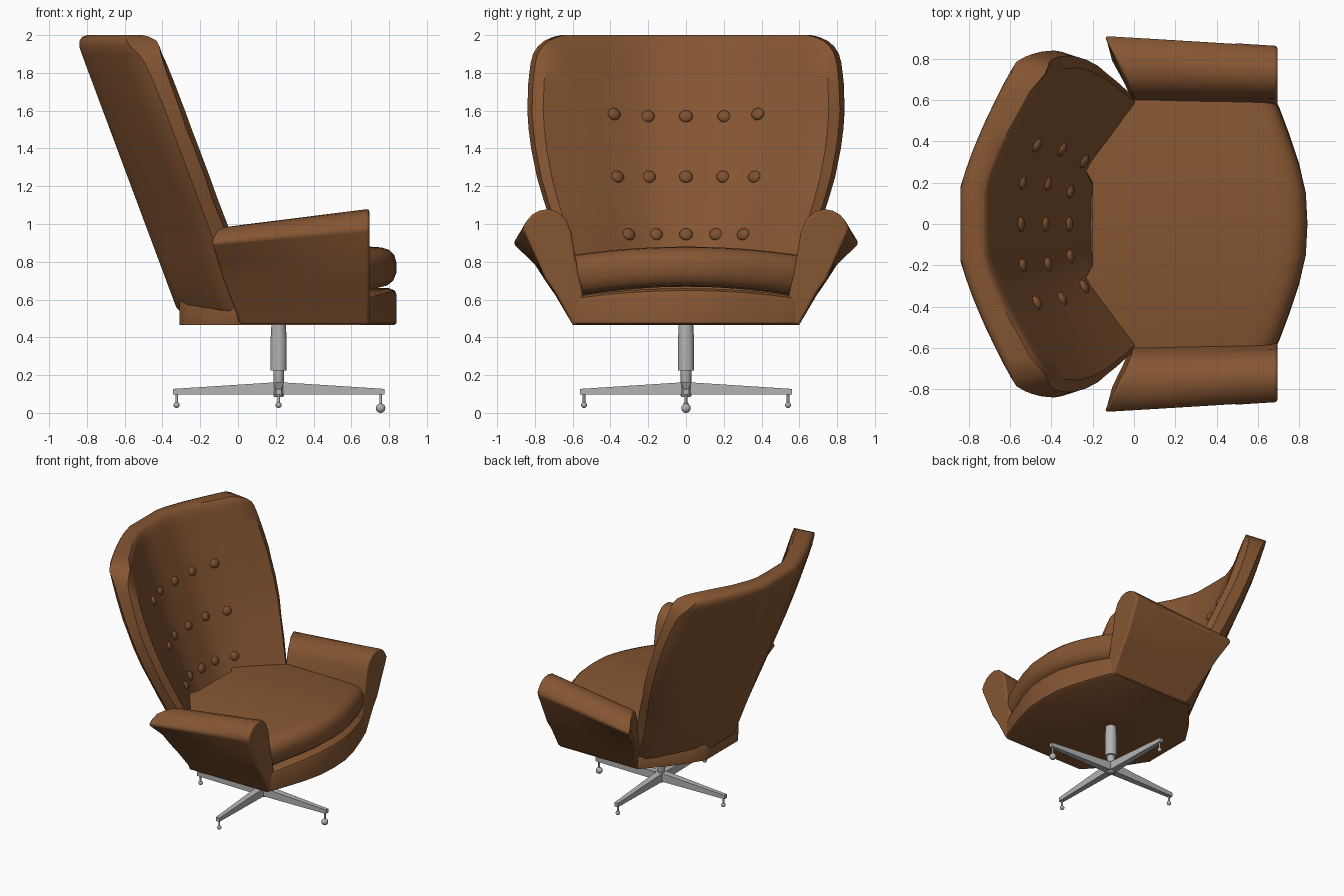
import bpy, bmesh, math
from mathutils import Vector, Matrix

if "Cube" in bpy.data.objects:
    bpy.data.objects.remove(bpy.data.objects["Cube"])

def material(name, rgb):
    m = bpy.data.materials.new(name)
    m.diffuse_color = (*rgb, 1)
    m.use_nodes = True
    m.node_tree.nodes["Principled BSDF"].inputs["Base Color"].default_value = m.diffuse_color
    return m

LEATHER = material("brown leather", (0.235, 0.092, 0.032))
DARK = material("button leather", (0.21, 0.08, 0.028))
METAL = material("brushed steel", (0.45, 0.45, 0.45))

def finish(name, bm, mat, angle=40, bevel=0):
    bmesh.ops.recalc_face_normals(bm, faces=bm.faces)
    me = bpy.data.meshes.new(name)
    bm.to_mesh(me)
    bm.free()
    me.materials.append(mat)
    me.shade_smooth()
    me.set_sharp_from_angle(angle=math.radians(angle))
    ob = bpy.data.objects.new(name, me)
    bpy.context.collection.objects.link(ob)
    if bevel:
        b = ob.modifiers.new("soft edges", 'BEVEL')
        b.width, b.segments, b.limit_method = bevel, 3, 'ANGLE'
        b.angle_limit = math.radians(50)
    return ob

def loft(name, rings, mat, angle=40, bevel=0):
    bm = bmesh.new()
    rows = [[bm.verts.new(p) for p in r] for r in rings]
    n = len(rows[0])
    for a, b in zip(rows, rows[1:]):
        for i in range(n):
            j = (i + 1) % n
            bm.faces.new((a[i], a[j], b[j], b[i]))
    bm.faces.new(rows[0])
    bm.faces.new(rows[-1])
    return finish(name, bm, mat, angle, bevel)

def lathe(name, profile, x, y, mat, n=24):
    rings = [[(x + r * math.cos(2 * math.pi * i / n), y + r * math.sin(2 * math.pi * i / n), z)
              for i in range(n)] for r, z in profile]
    return loft(name, rings, mat)

def ball(name, matrix, mat):
    bm = bmesh.new()
    bmesh.ops.create_uvsphere(bm, u_segments=16, v_segments=10, radius=1, matrix=matrix)
    return finish(name, bm, mat, 60)

def lerp(table, v):
    for (a, fa), (b, fb) in zip(table, table[1:]):
        if v <= b:
            return fa + (fb - fa) * (v - a) / (b - a)
    return table[-1][1]

# Seat base and cushion: side profiles swept across the width
FRONT = [(0, .84), (.15, .832), (.29, .80), (.44, .75), (.56, .705), (.6, .685)]
REAR = [(0, -.31), (.2, -.31), (.4, -.18), (.6, 0)]
STATIONS = [-.6, -.58, -.56, -.5, -.44, -.36, -.29, -.2, -.15, -.07, 0,
            .07, .15, .2, .29, .36, .44, .5, .56, .58, .6]

def sag(y):
    return -.045 * (y / .6) ** 2

base, cushion = [], []
for y in STATIONS:
    f, r, s = lerp(FRONT, abs(y)), lerp(REAR, abs(y)), sag(y)
    base.append([Vector((x, y, z)) for x, z in [
        (r, .465), (f - .015, .465), (f, .475), (f, .625 + s), (f - .01, .648 + s),
        (f - .04, .66 + s), (r + .05, .66 + s), (r, .60 + s)]])
    loop = [(-.2 if abs(y) < .25 else r, .68), (f - .14, .668), (f - .05, .675), (f - .018, .70), (f - .002, .74),
            (f, .79), (f - .012, .835), (f - .04, .863), (f - .08, .876), (f - .14, .88),
            (-.2 if abs(y) < .25 else r, .88)]
    cushion.append([Vector((x, y * (.55 + .05 * min(1, (z - .66) / .17)) / .6, z + s)) for x, z in loop])
loft("seat_base", base, LEATHER)
loft("seat_cushion", cushion, LEATHER, 50)

# Wrapped backrest: curved section lofted up a leaning line
BACK = [(0, 0), (.23, 0), (.45, .065), (.63, .13), (.85, .22), (.95, .27), (1, .33)]
FACE = [(0, .155), (.22, .157), (.45, .232), (.66, .33), (.9, .435), (.97, .41), (1, .37)]
FULL = [(.54, .585), (.8, .64), (1, .71), (1.25, .79), (1.4, .82), (1.6, .84), (1.75, .838), (1.9, .83), (2, .82)]

def lean(z):
    return -.32 - .373 * (z - .54)

LEVELS = [(.54, .585, .01), (.56, .59, 0), (.8, .64, 0), (1, .71, 0), (1.12, .752, 0), (1.25, .79, 0),
          (1.4, .82, 0), (1.5, .833, 0), (1.6, .84, 0), (1.75, .835, 0), (1.85, .823, 0), (1.9, .81, 0),
          (1.94, .785, .002), (1.97, .75, .014), (1.99, .705, .035), (2, .66, .065)]
half = [.12, .23, .34, .45, .54, .63, .74, .85, .95, 1]
inner = [.97, .9, .78, .66, .55, .45, .34, .22, .1]
bt = [-t for t in reversed(half)] + [0] + half
ft = inner + [0] + [-t for t in reversed(inner)]
rings = []
for z, w, e in LEVELS:
    k = w / lerp(FULL, z)
    ring = [Vector((lean(z) + lerp(BACK, abs(t) * k) + e, t * w, z)) for t in bt]
    ring += [Vector((lean(z) + lerp(FACE, abs(t) * k) - e * .35, t * w, z)) for t in ft]
    rings.append(ring)
loft("backrest", rings, LEATHER, 38)

# Upholstery buttons in three rows
for row, (z, ys) in enumerate([(1.57, (0, .203, .38)), (1.25, (0, .197, .362)), (.945, (0, .16, .303))]):
    for y in sorted({s * v for v in ys for s in (-1, 1)}):
        x = lean(z) + lerp(FACE, abs(y) / lerp(FULL, z))
        yaw = 0 if abs(y) < .25 else -math.copysign(.5, y)
        m = (Matrix.Translation((x, y, z + (.012 if row == 0 and abs(y) > .3 else 0)))
             @ Matrix.Rotation(yaw, 4, 'Z') @ Matrix.Rotation(-.36, 4, 'Y') @ Matrix.Diagonal((.02, .036, .033, 1)))
        ball(f"button_{row}_{y:.2f}", m, DARK)

# Flared armrests: front section to slanted rear section
ARM_FRONT = [(.54, .467), (.60, .467), (.695, .64), (.745, .71), (.785, .80), (.855, .955), (.862, .98),
             (.845, 1.015), (.815, 1.05), (.775, 1.073), (.73, 1.08), (.68, 1.066), (.635, 1.025),
             (.608, .96), (.585, .82), (.545, .63)]
ARM_REAR = [(.02, .54, .467), (.01, .60, .467), (-.05, .69, .62), (-.08, .745, .70), (-.105, .80, .785),
            (-.14, .905, .885), (-.14, .915, .90), (-.132, .89, .935), (-.12, .85, .965), (-.09, .80, .98),
            (-.06, .75, .985), (-.04, .70, .975), (-.02, .65, .94), (-.01, .62, .89), (0, .59, .80), (.01, .55, .63)]
for side, s in (("left", 1), ("right", -1)):
    a = [Vector((x, y * s, z)) for x, y, z in ARM_REAR]
    b = [Vector((.695, y * s, z)) for y, z in ARM_FRONT]
    loft(f"{side}_armrest", [[p.lerp(q, t) for p, q in zip(a, b)] for t in (0, .25, .5, .75, 1)],
         LEATHER, 45, .014)

# Swivel column
CX = .215
lathe("column_lower", [(.024, .085), (.028, .09), (.028, .24)], CX, 0, METAL)
lathe("column_upper", [(.043, .225), (.043, .38), (.038, .47)], CX, 0, METAL)

# Four tapered feet with glides
for i in range(4):
    d = Vector((round(math.cos(i * math.pi / 2)), round(math.sin(i * math.pi / 2)), 0))
    n = Vector((-d.y, d.x, 0))
    c = Vector((CX, 0, 0))
    loft(f"foot_{i}", [[c + d * r + n * u * w + Vector((0, 0, z)) for u, z in
                        ((-1, .097), (1, .097), (1, top), (-1, top))]
                       for r, w, top in ((0, .027, .163), (.56, .015, .127))], METAL, 30)
    p = c + d * .54
    lathe(f"glide_stem_{i}", [(.007, .035), (.007, .1)], p.x, p.y, METAL, 10)
    rad, z = (.025, .025) if i == 0 else (.016, .042)
    ball(f"glide_{i}", Matrix.Translation((p.x, p.y, z)) @ Matrix.Diagonal((rad, rad, rad, 1)), METAL)
